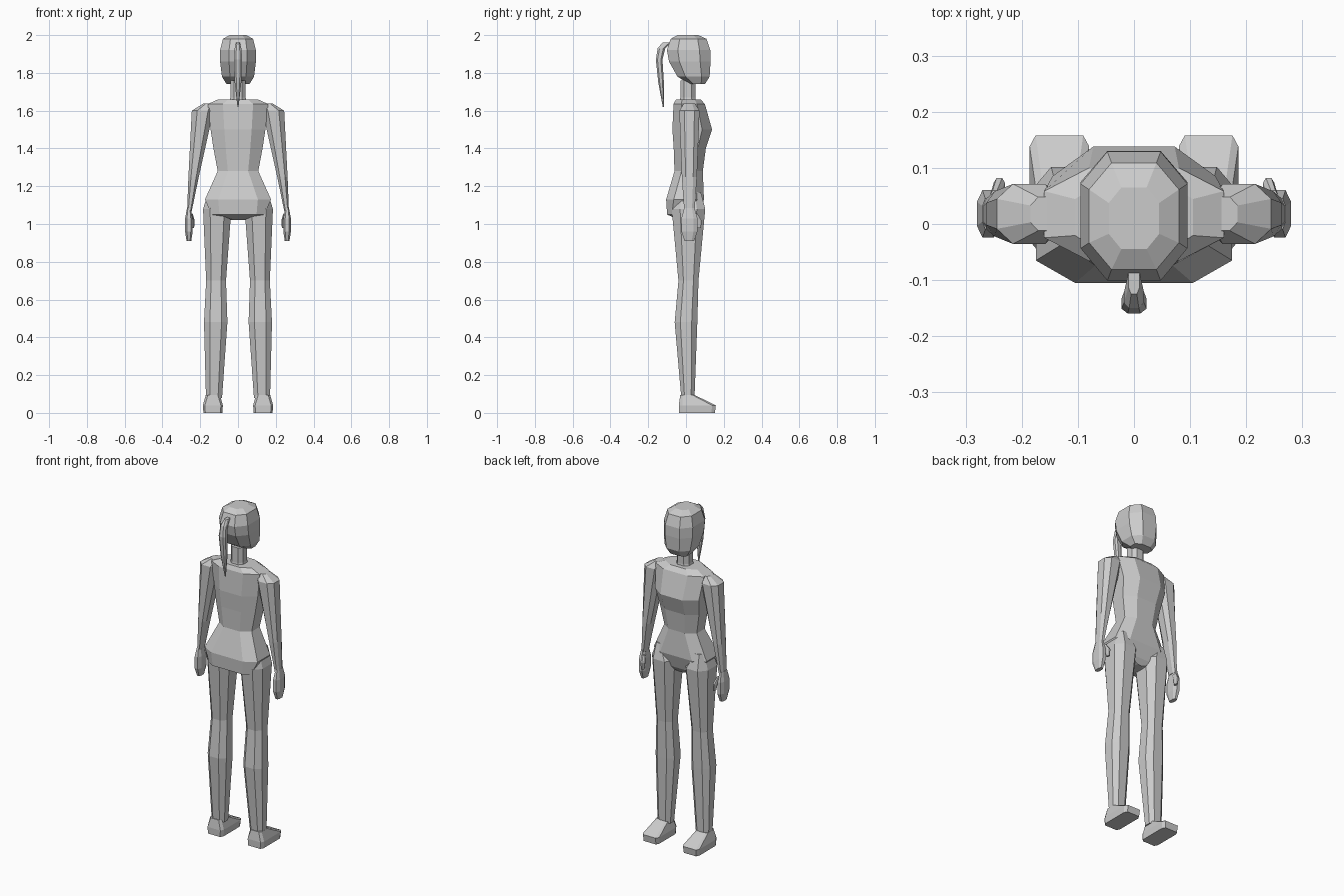
import bpy, bmesh
from mathutils import Vector

cube = bpy.data.objects.get("Cube")
if cube:
    bpy.data.objects.remove(cube, do_unlink=True)

grey = bpy.data.materials.new("plain grey")
grey.use_nodes = True
tone = (0.6, 0.6, 0.6, 1)
grey.diffuse_color = tone
grey.node_tree.nodes["Principled BSDF"].inputs["Base Color"].default_value = tone


def section(z, width, depth, x=0, y=0, flat=0.5):
    """Rectangle with cut corners; flat is the share of each side left uncut."""
    quarter = [Vector((1, -flat)), Vector((1, flat))]
    corners = quarter + [Vector((-p.y, p.x)) for p in quarter]
    corners += [-p for p in corners]
    return [Vector((x + p.x * width / 2, y + p.y * depth / 2, z)) for p in corners]


def loft(name, *sections, mirror=False):
    """Skin a stack of sections, given from the lowest to the highest."""
    bm = bmesh.new()
    loops = [[bm.verts.new(point) for point in points] for points in sections]
    for low, high in zip(loops, loops[1:]):
        for i in range(len(low)):
            bm.faces.new((low[i - 1], low[i], high[i], high[i - 1]))
    bm.faces.new(reversed(loops[0]))
    bm.faces.new(loops[-1])
    bmesh.ops.recalc_face_normals(bm, faces=bm.faces)
    mesh = bpy.data.meshes.new(name)
    bm.to_mesh(mesh)
    bm.free()
    mesh.materials.append(grey)
    obj = bpy.data.objects.new(name, mesh)
    bpy.context.collection.objects.link(obj)
    if mirror:
        obj.modifiers.new("Mirror", "MIRROR")


# Head, from the chin up to the crown
loft("head",
     section(z=1.74, width=0.12, depth=0.08, y=0.06),
     section(z=1.78, width=0.17, depth=0.17, y=0.04),
     section(z=1.86, width=0.19, depth=0.22, y=0.02),
     section(z=1.92, width=0.19, depth=0.23, y=0.014),
     section(z=1.98, width=0.16, depth=0.19, y=0.014),
     section(z=2, width=0.09, depth=0.11, y=0.01))

# Neck
loft("neck",
     section(z=1.63, width=0.1, depth=0.09, y=0.01),
     section(z=1.67, width=0.08, depth=0.08, y=0.01),
     section(z=1.76, width=0.08, depth=0.08, y=0.01))

# Ponytail, from the tip up to its root on the head
loft("ponytail",
     section(z=1.62, width=0.006, depth=0.006, y=-0.12),
     section(z=1.75, width=0.035, depth=0.03, y=-0.132),
     section(z=1.87, width=0.045, depth=0.035, y=-0.142),
     section(z=1.93, width=0.035, depth=0.04, y=-0.13),
     section(z=1.96, width=0.02, depth=0.05, y=-0.1))

# Trunk: crotch, seat, hips, waist, ribs, chest, shoulders, collar
loft("trunk",
     section(z=1.02, width=0.06, depth=0.08, y=0.01),
     section(z=1.05, width=0.28, depth=0.17, y=-0.015, flat=0.7),
     section(z=1.13, width=0.35, depth=0.2, y=-0.005, flat=0.6),
     section(z=1.28, width=0.215, depth=0.15, y=0.014),
     section(z=1.4, width=0.26, depth=0.17, y=0.02),
     section(z=1.5, width=0.29, depth=0.21, y=0.033),
     section(z=1.635, width=0.32, depth=0.166, y=0.017),
     section(z=1.66, width=0.21, depth=0.13, y=0.012))

# Arms: wrist, elbow, upper arm, shoulder cap
arm_y = 0.018
loft("arms",
     section(z=1.07, width=0.025, depth=0.055, x=0.257, y=arm_y),
     section(z=1.25, width=0.055, depth=0.08, x=0.235, y=arm_y),
     section(z=1.6, width=0.115, depth=0.107, x=0.187, y=arm_y),
     section(z=1.637, width=0.055, depth=0.06, x=0.157, y=arm_y),
     mirror=True)

# Hands taper at the fingertips and at the wrist
hand_x = 0.26
loft("hands",
     section(z=0.91, width=0.025, depth=0.05, x=hand_x, y=arm_y),
     section(z=0.96, width=0.04, depth=0.085, x=hand_x, y=arm_y),
     section(z=1.03, width=0.04, depth=0.085, x=hand_x, y=arm_y),
     section(z=1.085, width=0.02, depth=0.055, x=hand_x, y=arm_y),
     mirror=True)
loft("thumbs",
     section(z=0.98, width=0.012, depth=0.024, x=0.238, y=0.068),
     section(z=1.02, width=0.02, depth=0.034, x=0.24, y=0.065),
     section(z=1.055, width=0.016, depth=0.03, x=0.248, y=0.045),
     mirror=True)

# Legs: ankle, calf, knee, thigh, hip
leg_y = 0.013
loft("legs",
     section(z=0.08, width=0.085, depth=0.07, x=0.127, y=0.01),
     section(z=0.48, width=0.124, depth=0.12, x=0.118, y=0),
     section(z=0.7, width=0.105, depth=0.106, x=0.116, y=leg_y),
     section(z=1.08, width=0.15, depth=0.178, x=0.11, y=leg_y),
     section(z=1.17, width=0.055, depth=0.13, x=0.128, y=leg_y),
     mirror=True)

# Feet: sole, rim, ankle
foot_x = 0.133
loft("feet",
     section(z=0, width=0.1, depth=0.19, x=foot_x, y=0.058, flat=0.8),
     section(z=0.04, width=0.106, depth=0.196, x=foot_x, y=0.06, flat=0.8),
     section(z=0.095, width=0.075, depth=0.075, x=foot_x, y=0.007, flat=0.7),
     mirror=True)
